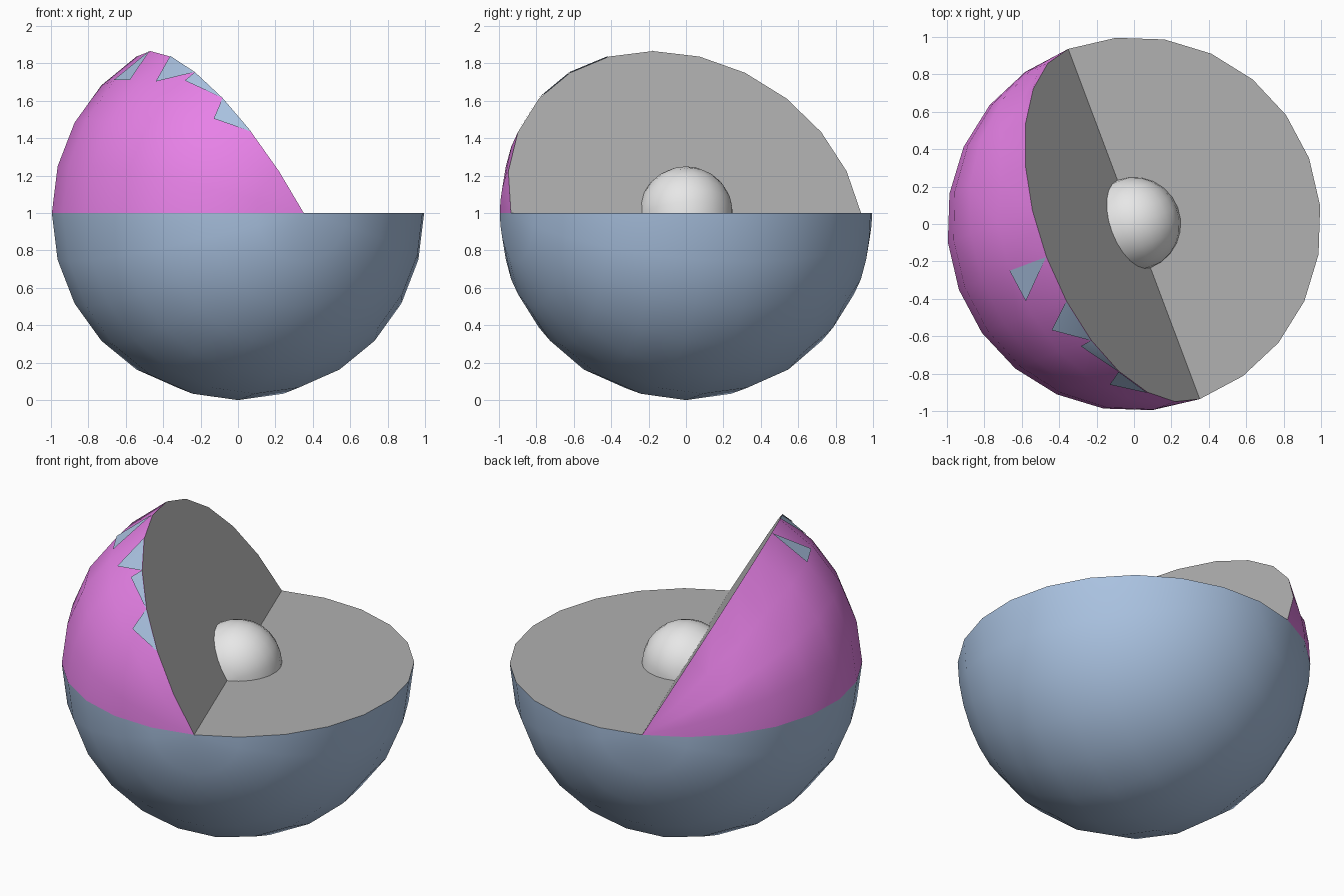
import bpy, bmesh, math
from mathutils import Vector

if "Cube" in bpy.data.objects:
    bpy.data.objects.remove(bpy.data.objects["Cube"])

# Sphere axis lies flat along the hinge of the cut-out wedge
A = math.radians(-69.4)
AXIS = Vector((math.cos(A), math.sin(A), 0))       # front pole
SIDE = Vector((-math.sin(A), math.cos(A), 0))      # towards the open wedge
UP = Vector((0, 0, 1))


def material(name, rgb):
    m = bpy.data.materials.new(name)
    m.diffuse_color = (*rgb, 1)
    m.use_nodes = True
    m.node_tree.nodes["Principled BSDF"].inputs["Base Color"].default_value = m.diffuse_color
    return m


BLUE = material("steel blue", (0.40, 0.54, 0.75))
PINK = material("orchid pink", (0.80, 0.22, 0.80))
GREY = material("mid grey", (0.44, 0.44, 0.44))
WHITE = material("off white", (0.80, 0.80, 0.80))


def point(t, phi, r=1.0):
    """t = degrees from the front pole, phi = degrees round the axis."""
    t, phi = math.radians(t), math.radians(phi)
    ring = SIDE * math.cos(phi) + UP * math.sin(phi)
    return (AXIS * math.cos(t) + ring * math.sin(t)) * r


def finish(name, bm, mat, outward=None):
    bmesh.ops.remove_doubles(bm, verts=bm.verts, dist=1e-4)
    for f in bm.faces:
        f.normal_update()
        if f.normal.dot(outward or f.calc_center_median()) < 0:
            f.normal_flip()
    me = bpy.data.meshes.new(name)
    bm.to_mesh(me)
    bm.free()
    me.materials.append(mat)
    me.shade_smooth()
    me.set_sharp_from_angle(angle=math.radians(30))
    ob = bpy.data.objects.new(name, me)
    ob.location = (0, 0, 1)
    bpy.context.collection.objects.link(ob)
    return ob


def lune(name, start, end, mat, r=1.0, step=15, dents=()):
    """Slice of a sphere between two meridians."""
    bm = bmesh.new()
    grid = [[bm.verts.new(point(t, p, r * (0.95 if (t, p) in dents else 1)))
             for t in range(step, 180, step)]
            for p in range(start, end + 1, step)]
    front, back = bm.verts.new(AXIS * r), bm.verts.new(-AXIS * r)
    for a, b in zip(grid, grid[1:]):
        bm.faces.new((front, a[0], b[0]))
        bm.faces.new((back, b[-1], a[-1]))
        for i in range(len(a) - 1):
            bm.faces.new((a[i], a[i + 1], b[i + 1], b[i]))
    return finish(name, bm, mat)


def half_disc(name, phi, facing):
    """Flat cut face on one meridian."""
    bm = bmesh.new()
    bm.faces.new([bm.verts.new(point(t, phi)) for t in range(0, 181, 15)])
    return finish(name, bm, GREY, point(90, facing))


# Outer shell: lower hemisphere and raised wedge, slightly dented at the back
lune("lower_shell", 180, 360, BLUE)
lune("upper_wedge", 120, 180, PINK, dents=((120, 135), (150, 135)))

# Cut faces
half_disc("flat_cut_face", 0, 90)
half_disc("sloping_cut_face", 120, 30)

# Round core showing in the opening
lune("core", 0, 120, WHITE, r=0.25)

# Ragged blue patches along the cut edge
bm = bmesh.new()
for tri in (((30, 120), (45, 120), (41, 130)),
            ((45, 120), (60, 120), (59.4, 125)),
            ((60, 120), (75, 120), (68, 131)),
            ((90, 120), (90, 135), (79.5, 134))):
    bm.faces.new([bm.verts.new(point(t, p, 1.005)) for t, p in tri])
finish("edge_patches", bm, BLUE)
